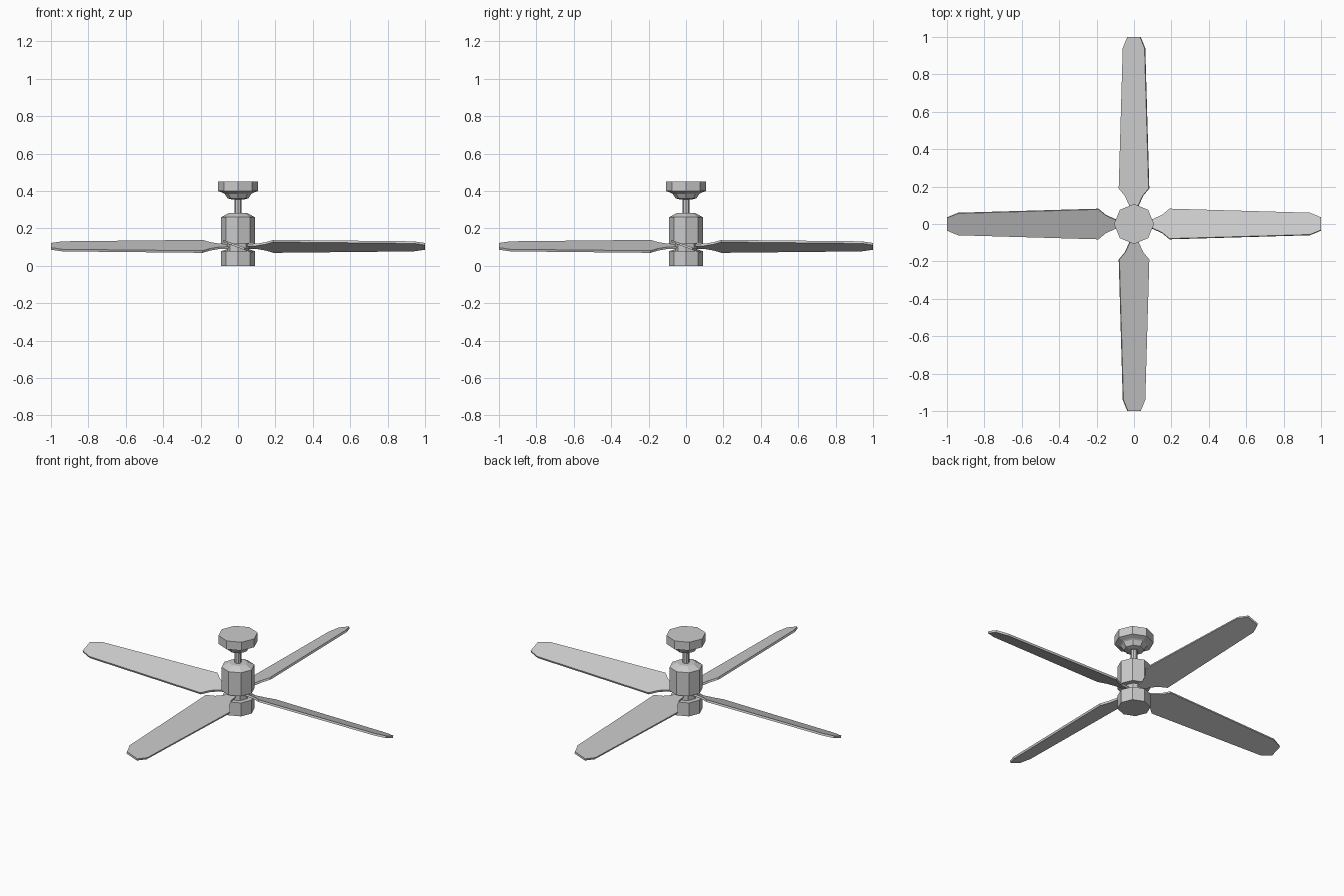
import bpy, bmesh, math
from mathutils import Matrix

if "Cube" in bpy.data.objects:
    bpy.data.objects.remove(bpy.data.objects["Cube"])

SIDES = 8


def make_object(name, bm):
    bmesh.ops.recalc_face_normals(bm, faces=bm.faces)
    mesh = bpy.data.meshes.new(name)
    bm.to_mesh(mesh)
    bm.free()
    obj = bpy.data.objects.new(name, mesh)
    bpy.context.collection.objects.link(obj)
    return obj


def lathe(name, profile):
    """Faceted solid of revolution from (radius, z) pairs."""
    bm = bmesh.new()
    rings = []
    for r, z in profile:
        rings.append([bm.verts.new((r * math.cos(2 * math.pi * i / SIDES),
                                    r * math.sin(2 * math.pi * i / SIDES), z))
                      for i in range(SIDES)])
    for a, b in zip(rings, rings[1:]):
        for i in range(SIDES):
            j = (i + 1) % SIDES
            bm.faces.new((a[i], a[j], b[j], b[i]))
    bm.faces.new(rings[0])
    bm.faces.new(rings[-1])
    return make_object(name, bm)


# Ceiling canopy, down rod and motor body
lathe("ceiling_canopy", [(0.035, 0.355), (0.055, 0.36), (0.072, 0.385),
                         (0.08, 0.39), (0.107, 0.40), (0.107, 0.45)])
lathe("down_rod", [(0.018, 0.27), (0.018, 0.37)])
lathe("motor_housing", [(0.09, 0.12), (0.09, 0.26), (0.05, 0.282)])
lathe("blade_hub", [(0.06, 0.07), (0.06, 0.13)])
lathe("lower_cap", [(0.09, 0.0), (0.09, 0.08)])

# Blade outline: (distance from centre, half width)
OUTLINE = [(0.04, 0.02), (0.10, 0.026), (0.15, 0.05), (0.19, 0.085),
           (0.94, 0.062), (1.0, 0.036)]
THICKNESS = 0.012
PITCH = math.radians(-20)


def blade(name, angle):
    bm = bmesh.new()
    points = [(x, -w) for x, w in OUTLINE] + [(x, w) for x, w in reversed(OUTLINE)]
    face = bm.faces.new([bm.verts.new((x, y, -THICKNESS / 2)) for x, y in points])
    ext = bmesh.ops.extrude_face_region(bm, geom=[face])
    top = [v for v in ext["geom"] if isinstance(v, bmesh.types.BMVert)]
    bmesh.ops.translate(bm, verts=top, vec=(0, 0, THICKNESS))
    bm.transform(Matrix.Translation((0, 0, 0.104))
                 @ Matrix.Rotation(angle, 4, 'Z')
                 @ Matrix.Rotation(PITCH, 4, 'X'))
    return make_object(name, bm)


# Four pitched blades
for k in range(4):
    blade(f"blade_{k + 1}", k * math.pi / 2)
